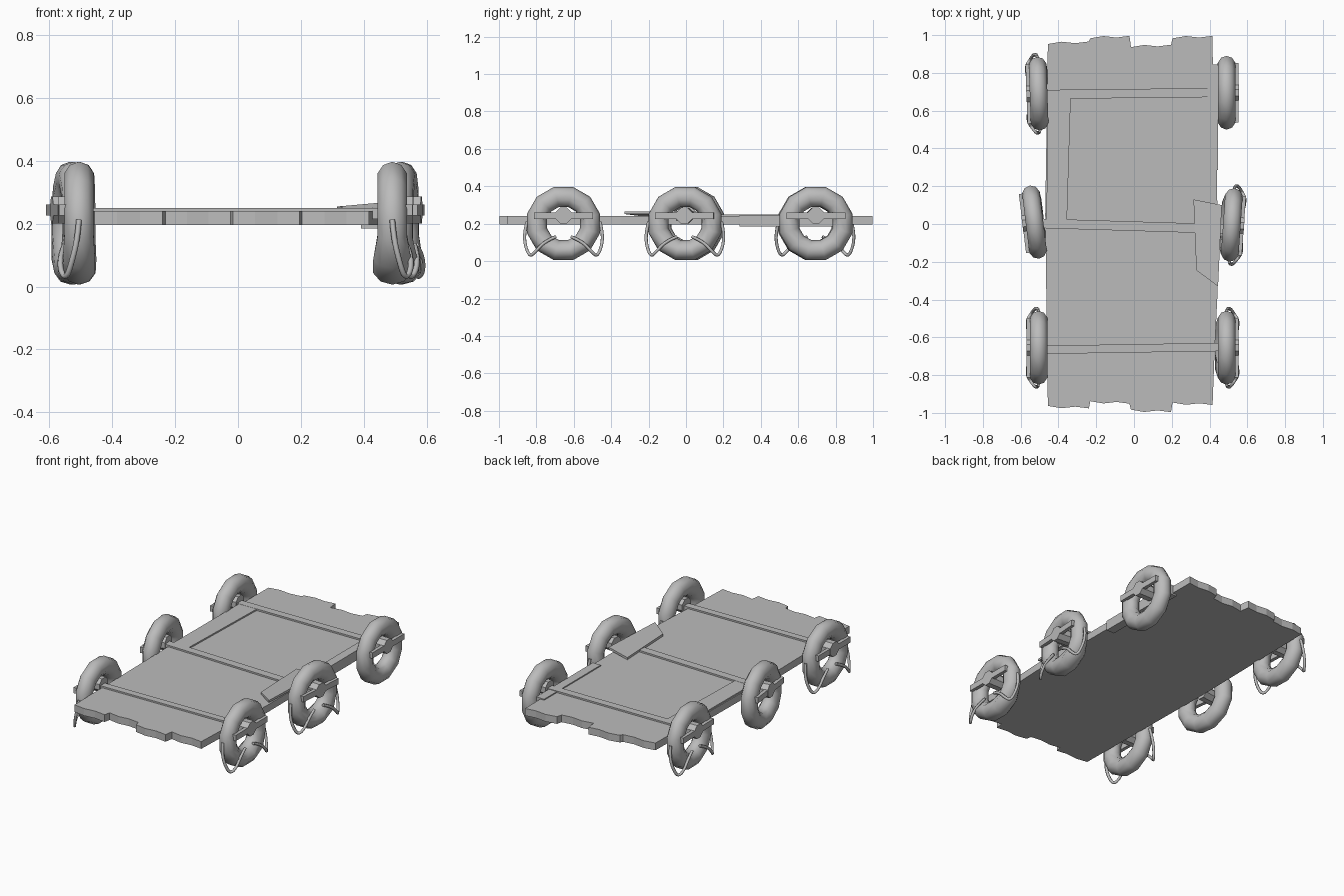
import bpy, bmesh, math
from math import sin, cos, pi, radians
from mathutils import Matrix, Vector

old = bpy.data.objects.get("Cube")
if old:
    bpy.data.objects.remove(old, do_unlink=True)

mat = bpy.data.materials.new("plain_grey")
mat.use_nodes = True
GREY = (0.5, 0.5, 0.5, 1)
mat.diffuse_color = GREY
mat.node_tree.nodes["Principled BSDF"].inputs["Base Color"].default_value = GREY


def finish(name, bm, smooth=False):
    bmesh.ops.recalc_face_normals(bm, faces=bm.faces)
    for f in bm.faces:
        f.smooth = smooth
    me = bpy.data.meshes.new(name)
    bm.to_mesh(me)
    bm.free()
    me.materials.append(mat)
    ob = bpy.data.objects.new(name, me)
    bpy.context.collection.objects.link(ob)
    return ob


def slab(name, outline, low, high, tilt=0):
    """Board from a plan outline; tilt raises it along x from its first corner."""
    bm = bmesh.new()
    x0 = outline[0][0]
    base = bm.faces.new([bm.verts.new((x, y, low + tilt * (x - x0))) for x, y in outline])
    ext = bmesh.ops.extrude_face_region(bm, geom=[base])
    top = [v for v in ext["geom"] if isinstance(v, bmesh.types.BMVert)]
    bmesh.ops.translate(bm, verts=top, vec=(0, 0, high - low))
    return finish(name, bm)


# Deck with ragged plank ends
seams = (-0.46, -0.235, -0.02, 0.2, 0.42)
front_y = (-0.975, -0.95, -0.995, -0.957)
back_y = (0.965, 0.995, 0.948, 0.995)


def ragged(ends, sign):
    pts = []
    for i, y in enumerate(ends):
        a, b = seams[i], seams[i + 1]
        for k, wob in enumerate((0.008, -0.004, 0.004, -0.005)):
            pts.append((a + 0.004 + (b - a - 0.008) * k / 3, y - sign * (0.004 + wob)))
    return pts


outline = ragged(front_y, -1) + [(0.425, -0.72), (0.443, -0.35), (0.44, 0.28), (0.42, 0.5)]
outline += ragged(back_y, 1)[::-1] + [(-0.47, 0.05)]
slab("deck", outline, 0.195, 0.24)

# Cross beams laid over the deck
for name, yl, yr, half in (("front_beam", -0.667, -0.65, 0.022),
                           ("middle_beam", 0.005, -0.028, 0.025),
                           ("rear_beam", 0.685, 0.697, 0.024)):
    slab(name, [(-0.55, yl - half), (0.54, yr - half), (0.54, yr + half), (-0.55, yl + half)], 0.215, 0.25)

# Side rails and the loose tilted board
slab("left_rail", [(0.39, 0.285), (0.445, 0.285), (0.445, 0.845), (0.39, 0.845)], 0.185, 0.247)
slab("right_rail", [(-0.463, 0.02), (-0.355, 0.02), (-0.335, 0.67), (-0.458, 0.69)], 0.2, 0.249)
slab("loose_board", [(0.315, 0.13), (0.33, -0.245), (0.445, -0.33), (0.465, 0.1)], 0.24, 0.254, 0.09)


# Wheels: tyre, hub, crossbar and rope, built around the origin with outside = +x
def tyre(name, place, bulge):
    bm = bmesh.new()
    n, m = 12, 10
    rings = []
    for i in range(n):
        a = 2 * pi * (i + 0.5) / n
        ring = []
        for j in range(m):
            b = 2 * pi * j / m
            r = 0.147 + 0.055 * cos(b)
            x, z = 0.049 * sin(b), r * sin(a)
            if z < -0.1:
                x *= bulge
            ring.append(bm.verts.new((x, r * cos(a), z)))
        rings.append(ring)
    for i in range(n):
        p, q = rings[i], rings[(i + 1) % n]
        for j in range(m):
            k = (j + 1) % m
            bm.faces.new((p[j], q[j], q[k], p[k]))
    bm.transform(place)
    finish(name, bm, True)


def box(name, place, size, centre):
    bm = bmesh.new()
    bmesh.ops.create_cube(bm, size=1, matrix=Matrix.Translation(centre) @ Matrix.Diagonal((*size, 1)))
    bm.transform(place)
    finish(name, bm)


def hub(name, place):
    bm = bmesh.new()
    bmesh.ops.create_cone(bm, cap_ends=True, segments=8, radius1=0.046, radius2=0.046, depth=0.1,
                          matrix=Matrix.Translation((0.015, 0, 0.042)) @ Matrix.Rotation(pi / 2, 4, 'Y')
                          @ Matrix.Rotation(pi / 8, 4, 'Z'))
    bm.transform(place)
    finish(name, bm)


def rope(name, place):
    cu = bpy.data.curves.new(name, 'CURVE')
    cu.dimensions = '3D'
    cu.bevel_depth = 0.009
    cu.bevel_resolution = 1
    cu.resolution_u = 4
    cu.use_fill_caps = True
    half = [(0.046, 0.04, -0.07), (0.058, 0.1, -0.095), (0.06, 0.15, -0.15), (0.04, 0.18, -0.178),
            (0.022, 0.205, -0.12), (0.005, 0.21, -0.05), (0, 0.195, 0.01)]
    for s in (-1, 1):
        sp = cu.splines.new('NURBS')
        sp.points.add(len(half) - 1)
        sp.order_u = 3
        sp.use_endpoint_u = True
        for p, (x, y, z) in zip(sp.points, half):
            p.co = (*(place @ Vector((x, s * y, z))), 1)
    cu.materials.append(mat)
    bpy.context.collection.objects.link(bpy.data.objects.new(name, cu))


# name, x, y, turn in degrees, bottom bulge, has rope
wheels = (("front_left", 0.49, -0.655, 0, 1.3, True),
          ("middle_left", 0.518, -0.005, -4, 1.3, True),
          ("rear_left", 0.49, 0.695, 0, 1.1, False),
          ("front_right", -0.505, -0.655, 0, 1.1, True),
          ("middle_right", -0.527, 0.01, 7, 1.1, False),
          ("rear_right", -0.505, 0.69, 2, 1.1, True))
for name, x, y, turn, bulge, roped in wheels:
    place = Matrix.Translation((x, y, 0.201)) @ Matrix.Rotation(radians(turn), 4, 'Z')
    if x < 0:
        place = place @ Matrix.Rotation(pi, 4, 'Z')
    tyre(name + "_tyre", place, bulge)
    hub(name + "_hub", place)
    box(name + "_crossbar", place, (0.022, 0.315, 0.036), (0.053, 0, 0.042))
    if roped:
        rope(name + "_rope", place)
